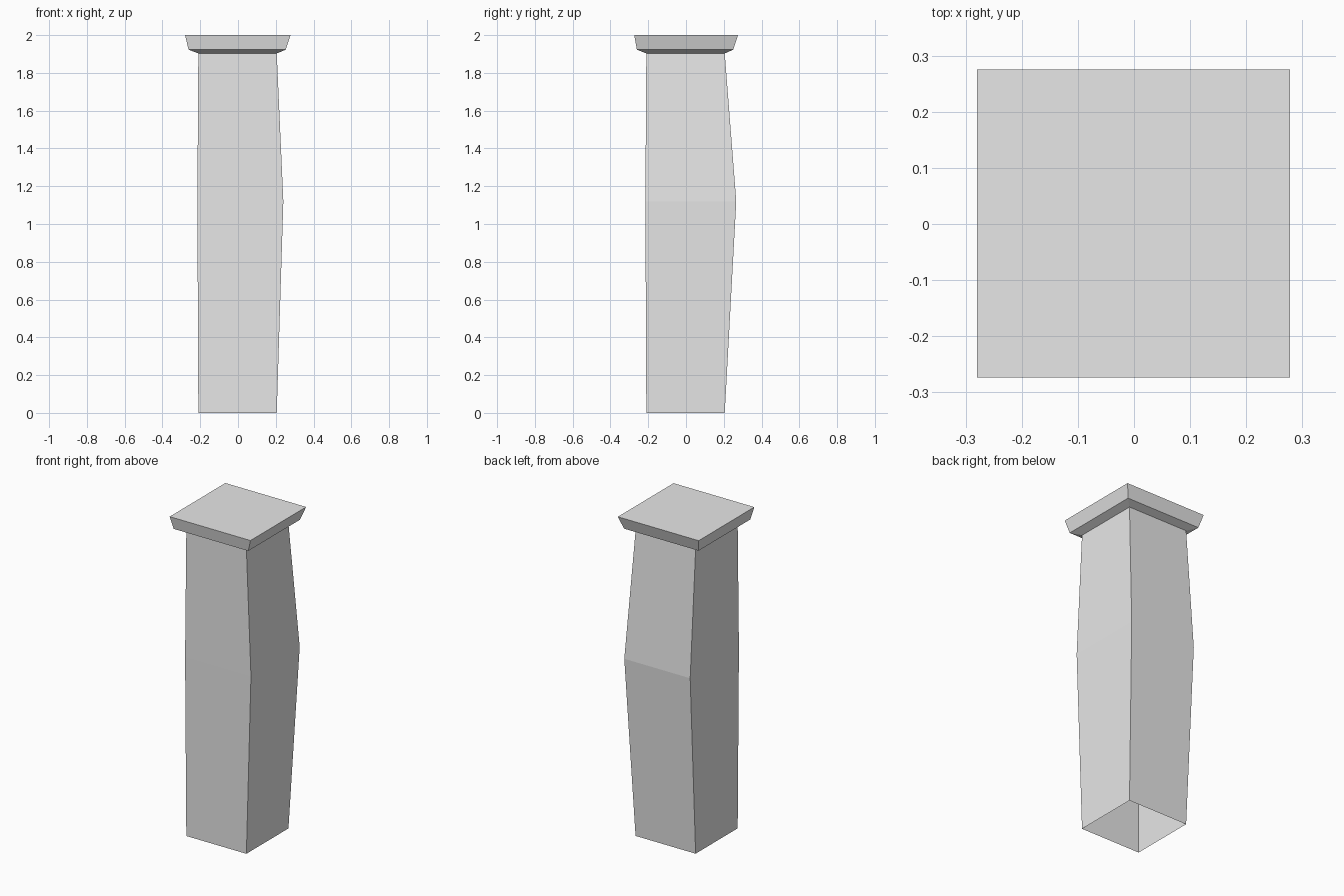
import bpy
import bmesh

cube = bpy.data.objects.get("Cube")
if cube:
    bpy.data.objects.remove(cube, do_unlink=True)

stone = bpy.data.materials.new("plain grey stone")
stone.use_nodes = True
grey = (0.8, 0.8, 0.8, 1.0)
stone.diffuse_color = grey
stone.node_tree.nodes["Principled BSDF"].inputs["Base Color"].default_value = grey


def loft(name, sections, close_top=False):
    """Skin rectangular sections (z, x_min, x_max, y_min, y_max) from bottom to top."""
    bm = bmesh.new()
    rings = []
    for z, x0, x1, y0, y1 in sections:
        corners = ((x0, y0), (x1, y0), (x1, y1), (x0, y1))
        rings.append([bm.verts.new((x, y, z)) for x, y in corners])
    for low, high in zip(rings, rings[1:]):
        for i in range(4):
            j = (i + 1) % 4
            bm.faces.new((low[i], low[j], high[j], high[i]))
    if close_top:
        bm.faces.new(rings[-1])
    mesh = bpy.data.meshes.new(name)
    bm.to_mesh(mesh)
    bm.free()
    mesh.materials.append(stone)
    obj = bpy.data.objects.new(name, mesh)
    bpy.context.collection.objects.link(obj)
    return obj


# Hollow shaft, open at the foot, bulging to the left and back
shaft_top = (1.903, -0.21, 0.205, -0.21, 0.205)
loft("pillar_shaft", [
    (0.0, -0.21, 0.205, -0.21, 0.205),
    (1.12, -0.215, 0.24, -0.215, 0.266),
    shaft_top,
])

# Flared capital with a sloping underside and flat top
loft("pillar_capital", [
    shaft_top,
    (1.923, -0.262, 0.253, -0.26, 0.25),
    (2.0, -0.28, 0.278, -0.274, 0.275),
], close_top=True)
